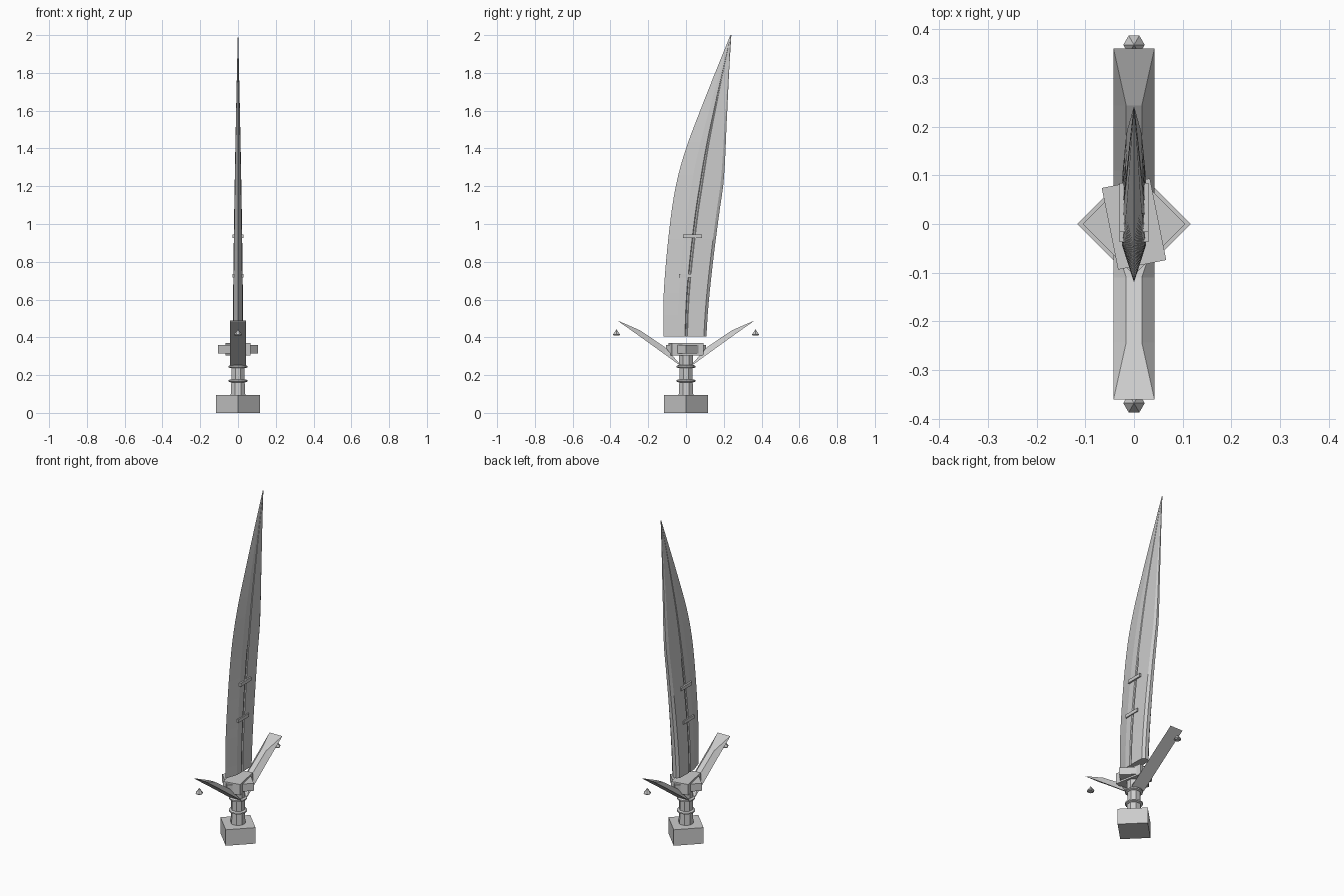
import bpy, bmesh, math
from mathutils import Matrix, Vector

if "Cube" in bpy.data.objects:
    bpy.data.objects.remove(bpy.data.objects["Cube"])

metal = bpy.data.materials.new("plain_grey")
metal.diffuse_color = (0.6, 0.6, 0.6, 1)
metal.use_nodes = True
metal.node_tree.nodes["Principled BSDF"].inputs["Base Color"].default_value = metal.diffuse_color


def finish(name, bm):
    bmesh.ops.recalc_face_normals(bm, faces=bm.faces[:])
    me = bpy.data.meshes.new(name)
    bm.to_mesh(me)
    bm.free()
    me.materials.append(metal)
    ob = bpy.data.objects.new(name, me)
    bpy.context.collection.objects.link(ob)
    return ob


def box(name, size, center, angle=0.0):
    bm = bmesh.new()
    m = (Matrix.Translation(center) @ Matrix.Rotation(math.radians(angle), 4, 'Z')
         @ Matrix.Diagonal((*size, 1)))
    bmesh.ops.create_cube(bm, size=1, matrix=m)
    return finish(name, bm)


def loft(name, rings):
    """Skin closed rings of equal point count and cap both ends."""
    bm = bmesh.new()
    vs = [[bm.verts.new(p) for p in ring] for ring in rings]
    n = len(vs[0])
    for a, b in zip(vs, vs[1:]):
        for i in range(n):
            j = (i + 1) % n
            bm.faces.new((a[i], a[j], b[j], b[i]))
    bm.faces.new(vs[0])
    bm.faces.new(vs[-1][::-1])
    return finish(name, bm)


def lathe(name, profile, sides, center=(0, 0), turn=0.0):
    rings = []
    for r, z in profile:
        rings.append([(center[0] + r * math.cos(turn + 2 * math.pi * i / sides),
                       center[1] + r * math.sin(turn + 2 * math.pi * i / sides), z)
                      for i in range(sides)])
    return loft(name, rings)


def curve(pts, z):
    """Smooth interpolation of y over z through (z, y) points."""
    def slope(i):
        a, b = pts[max(i - 1, 0)], pts[min(i + 1, len(pts) - 1)]
        return (b[1] - a[1]) / (b[0] - a[0])
    for i in range(len(pts) - 1):
        (z0, y0), (z1, y1) = pts[i], pts[i + 1]
        if z <= z1 or i == len(pts) - 2:
            h = z1 - z0
            t = (z - z0) / h
            return ((2*t**3 - 3*t**2 + 1) * y0 + (t**3 - 2*t**2 + t) * h * slope(i)
                    + (3*t**2 - 2*t**3) * y1 + (t**3 - t**2) * h * slope(i + 1))


# Curved single-edged blade with a narrow groove and chamfered spine
edge = [(.405, -.12), (.65, -.117), (1.0, -.085), (1.22, -.05),
        (1.4, 0), (1.6, .075), (1.79, .15), (2.0, .235)]
spine = [(.405, .108), (.56, .118), (.8, .143), (1.05, .175),
         (1.235, .2), (1.55, .216), (1.8, .228), (2.0, .24)]
section = [(.33, .9), (.5, 1), (.515, .78), (.545, .78), (.56, 1), (.94, .9), (1, .4)]
rings = []
STEPS = 28
for k in range(STEPS + 1):
    t = k / STEPS
    z = .405 + 1.595 * t
    y0, y1 = curve(edge, z), curve(spine, z)
    h = .026 * (1 - t ** 1.5) + .001
    right = [(h * w, y0 + (y1 - y0) * u, z) for u, w in section]
    left = [(-x, y, zz) for x, y, zz in reversed(right)]
    rings.append([(0, y0, z)] + right + left)
blade = loft("blade", rings)

# Short bars across the blade
for i, (y, z) in enumerate([(.013, .726), (.034, .935)]):
    box(f"blade_bar_{i + 1}", (.06, .1, .02), (0, y, z))

# Guard blocks
box("guard_block", (.101, .171, .065), (0, 0, .337), 11.3)
box("guard_diamond", (.149, .149, .045), (0, 0, .337), 45)

# Swept guard arms: flat underside, narrow ridge on top, wedge at both ends
under = [(-.358, .485), (-.243, .404), (-.11, .308), (-.03, .25)]
top = [(-.36, .488, .042), (-.243, .437, .016), (-.11, .347, .016), (-.032, .258, .042)]
for name, s in (("front_arm", 1), ("back_arm", -1)):
    loft(name, [[(-.042, s * uy, uz), (.042, s * uy, uz), (w, s * ty, tz), (-w, s * ty, tz)]
                for (uy, uz), (ty, tz, w) in zip(under, top)])
    # Floating stud below each arm tip
    lathe(name + "_stud", [(.017, .409), (.022, .414), (.001, .442)], 6, (0, -s * .368))

# Grip, grip rings and pommel
lathe("grip", [(.042, .09), (.038, .17), (.038, .245), (.042, .31)], 8, turn=math.pi / 8)
for i, z in enumerate((.17, .245)):
    lathe(f"grip_ring_{i + 1}", [(.04, z - .008), (.049, z - .004),
                                 (.049, z + .004), (.04, z + .008)], 16)
box("pommel", (.165, .165, .096), (0, 0, .048), 45)
